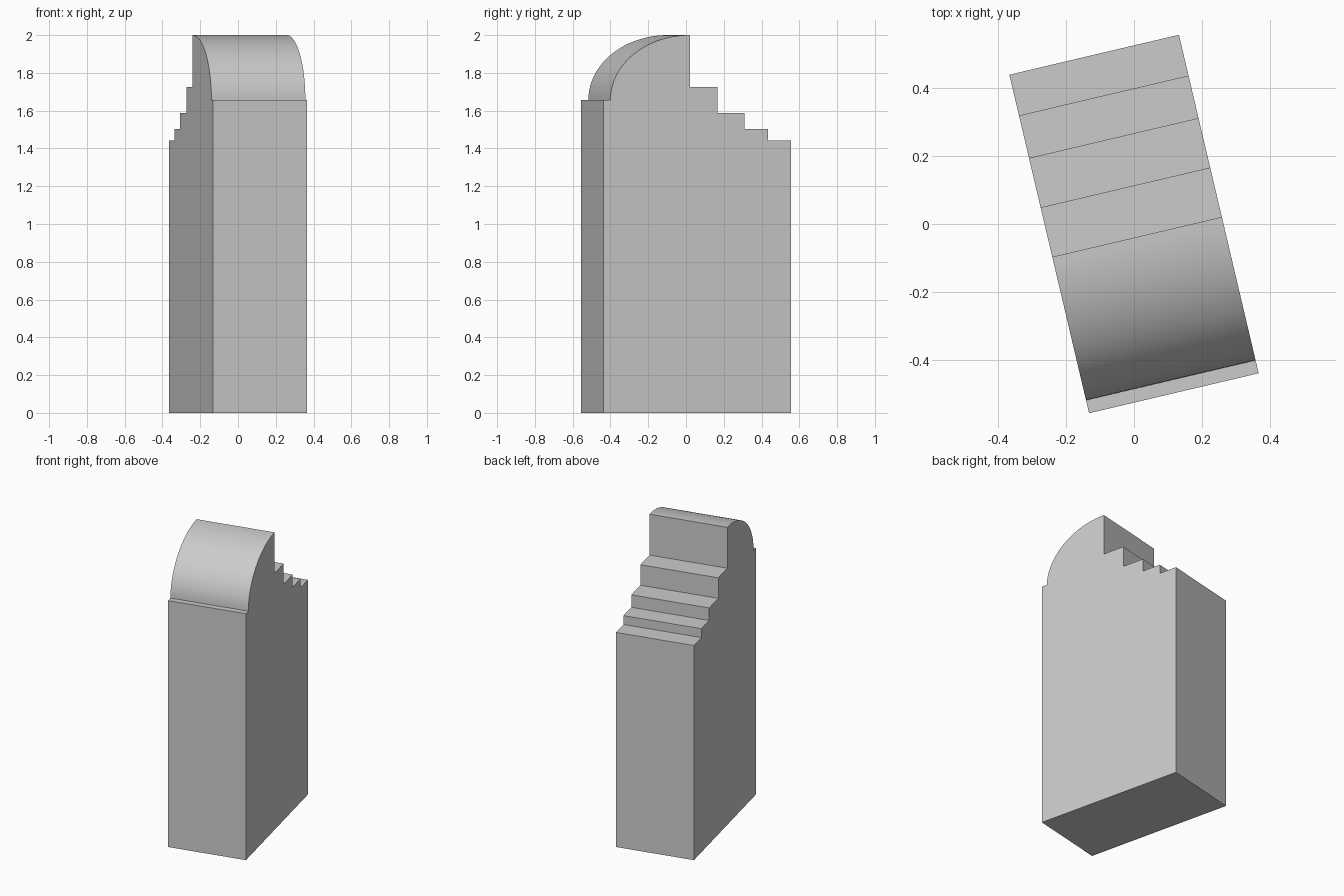
import bpy, bmesh, math

cube = bpy.data.objects.get("Cube")
if cube:
    bpy.data.objects.remove(cube, do_unlink=True)

WIDTH, DEPTH = 0.511, 1.02
TURN = math.radians(13.25)
LEDGE_Z, TOP_Z = 1.657, 2.0
ARC_START, ARC_END = 0.039, 0.471
ARC_SEGMENTS = 32
# Depth at which each terrace ends, and its height
TERRACES = [(0.62, 1.725), (0.769, 1.587), (0.897, 1.503), (DEPTH, 1.443)]

# Single flat colour
grey = bpy.data.materials.new("light_grey")
grey.use_nodes = True
colour = (0.6, 0.6, 0.6, 1)
grey.diffuse_color = colour
grey.node_tree.nodes["Principled BSDF"].inputs["Base Color"].default_value = colour

# Side profile: front wall, ledge, quarter-ellipse roof, stepped back
profile = [(0, 0), (0, LEDGE_Z)]
for i in range(ARC_SEGMENTS + 1):
    a = math.pi / 2 * i / ARC_SEGMENTS
    profile.append((ARC_END - (ARC_END - ARC_START) * math.cos(a),
                    LEDGE_Z + (TOP_Z - LEDGE_Z) * math.sin(a)))
depth = ARC_END
for end, height in TERRACES:
    profile += [(depth, height), (end, height)]
    depth = end
profile.append((DEPTH, 0))

# Extrude the profile across the width
bm = bmesh.new()
side = bm.faces.new([bm.verts.new((-WIDTH / 2, y - DEPTH / 2, z)) for y, z in profile])
extruded = bmesh.ops.extrude_face_region(bm, geom=[side])["geom"]
moved = [g for g in extruded if isinstance(g, bmesh.types.BMVert)]
bmesh.ops.translate(bm, verts=moved, vec=(WIDTH, 0, 0))
bmesh.ops.recalc_face_normals(bm, faces=bm.faces)
mesh = bpy.data.meshes.new("stepped_tower")
bm.to_mesh(mesh)
bm.free()
mesh.materials.append(grey)

tower = bpy.data.objects.new("stepped_tower", mesh)
tower.rotation_euler.z = TURN
bpy.context.collection.objects.link(tower)

# Smooth the curved roof, keep every corner sharp
bpy.ops.object.select_all(action="DESELECT")
tower.select_set(True)
bpy.context.view_layer.objects.active = tower
bpy.ops.object.shade_smooth_by_angle(angle=math.radians(30))
